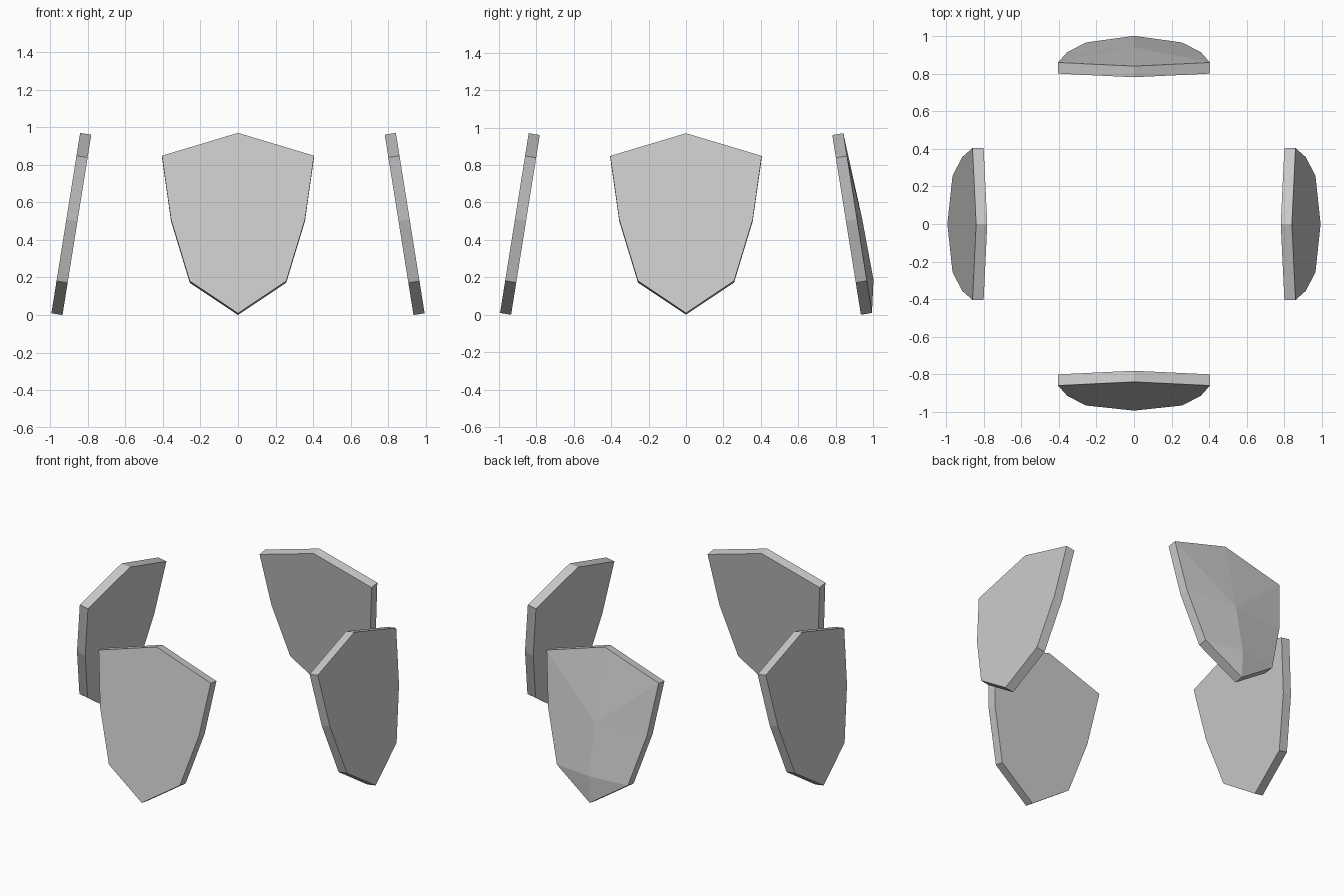
import bpy, bmesh, math
from mathutils import Matrix

if "Cube" in bpy.data.objects:
    bpy.data.objects.remove(bpy.data.objects["Cube"])

TILT = math.atan2(0.153, 0.96)
THICK = 0.06
RADIUS = 0.935  # distance of the inner bottom tip from the centre
TOP, TIP = 0.973, 0.0
SIDE = [(0.405, 0.85), (0.357, 0.507), (0.257, 0.174)]  # half outline, top to bottom
RIDGE = [0.0275, 0.036]  # bulge of the faceted plate at the two lower rows


def plate(name, turn, bulged=False):
    bm = bmesh.new()
    outline = [(0, TOP)] + SIDE + [(0, TIP)] + [(-x, z) for x, z in reversed(SIDE)]
    inner = [bm.verts.new((x, 0, z)) for x, z in outline]
    outer = [bm.verts.new((x, -THICK, z)) for x, z in outline]
    n = len(outline)
    bm.faces.new(inner)
    for i in range(n):
        j = (i + 1) % n
        bm.faces.new((inner[i], inner[j], outer[j], outer[i]))

    if bulged:
        # raised centre ridge with facets running to each side
        mid, low = [bm.verts.new((0, -THICK - b, SIDE[k + 1][1]))
                    for k, b in enumerate(RIDGE)]
        for s in (1, -1):
            a, b, c = (outer[s * k % n] for k in (1, 2, 3))
            bm.faces.new((outer[0], a, mid))
            bm.faces.new((a, b, mid))
            bm.faces.new((mid, b, c, low))
            bm.faces.new((low, c, outer[4]))
    else:
        bm.faces.new(outer)
    bmesh.ops.recalc_face_normals(bm, faces=bm.faces)

    # lean the top inwards, move out to the ring, then turn to its side
    bm.transform(Matrix.Rotation(turn, 4, 'Z')
                 @ Matrix.Translation((0, -RADIUS, 0))
                 @ Matrix.Rotation(-TILT, 4, 'X'))
    mesh = bpy.data.meshes.new(name)
    bm.to_mesh(mesh)
    bm.free()
    bpy.context.collection.objects.link(bpy.data.objects.new(name, mesh))


# four shield plates around the centre; only the back one is faceted
for k, side in enumerate(("front", "right", "back", "left")):
    plate(side + "_shield_plate", k * math.pi / 2, bulged=(side == "back"))
